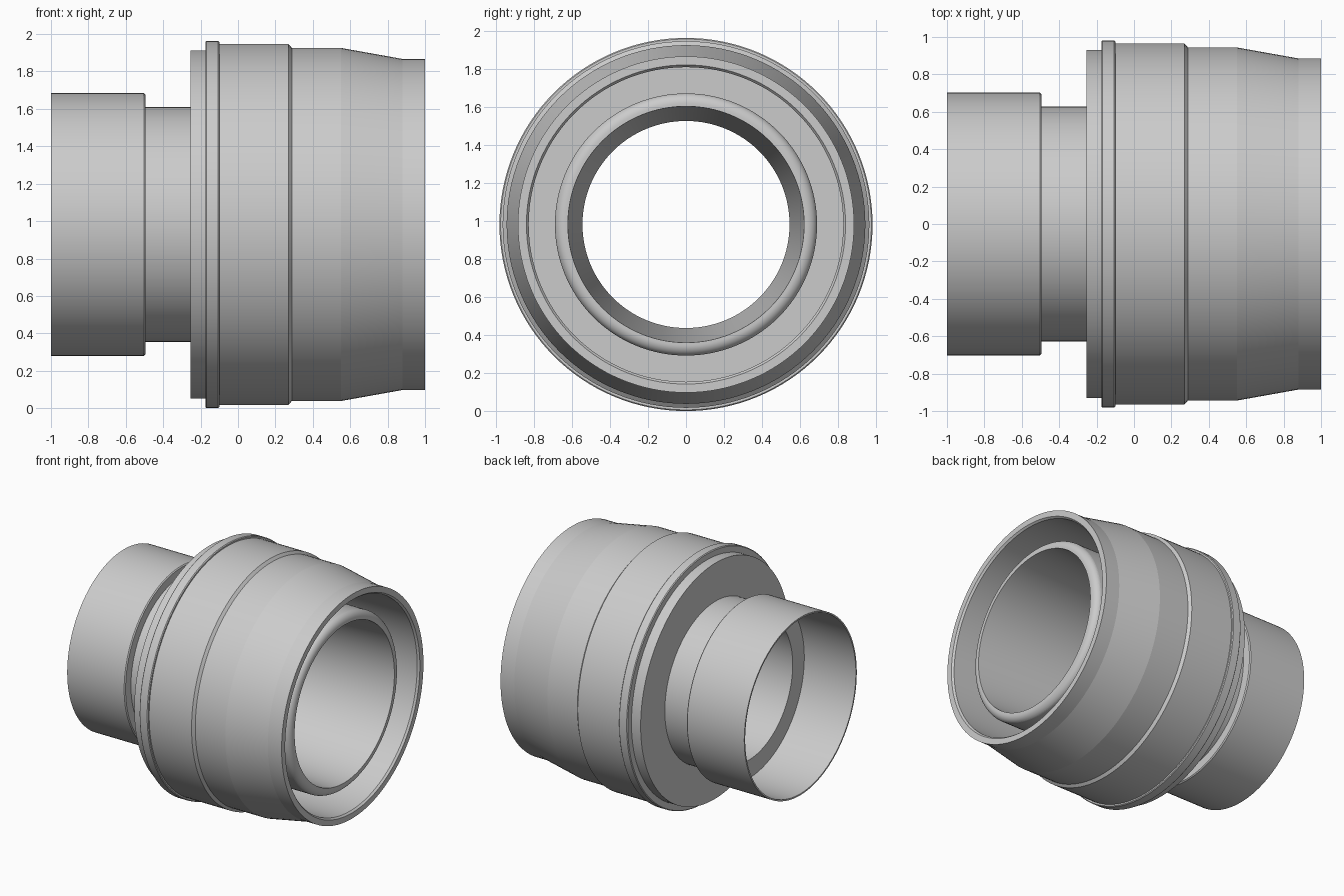
import bpy, bmesh, math

if "Cube" in bpy.data.objects:
    bpy.data.objects.remove(bpy.data.objects["Cube"])

CENTRE_Z = 0.982
SIDES = 128


def revolve(name, profile):
    """Spin an (x, radius) profile around the horizontal axis."""
    bm = bmesh.new()
    rings = []
    for x, r in profile:
        rings.append([bm.verts.new((x, r * math.cos(2 * math.pi * j / SIDES),
                                    CENTRE_Z + r * math.sin(2 * math.pi * j / SIDES)))
                      for j in range(SIDES)])
    for a, b in zip(rings, rings[1:]):
        for j in range(SIDES):
            k = (j + 1) % SIDES
            bm.faces.new((a[j], a[k], b[k], b[j]))
    mesh = bpy.data.meshes.new(name)
    bm.to_mesh(mesh)
    bm.free()
    obj = bpy.data.objects.new(name, mesh)
    bpy.context.collection.objects.link(obj)
    bpy.ops.object.select_all(action='DESELECT')
    obj.select_set(True)
    bpy.context.view_layer.objects.active = obj
    bpy.ops.object.shade_smooth_by_angle(angle=math.radians(8))
    return obj


# Outer housing: back plate, flange, stepped body, tapered end, lip, inner wall, floor
revolve("housing", [
    (-0.255, 0.628), (-0.255, 0.93), (-0.175, 0.93),
    (-0.175, 0.976), (-0.169, 0.982), (-0.106, 0.982), (-0.10, 0.976),
    (-0.10, 0.965), (0.27, 0.965), (0.288, 0.944), (0.55, 0.944),
    (0.88, 0.885), (1.0, 0.885), (1.0, 0.84), (0.985, 0.828),
    (-0.15, 0.828), (-0.15, 0.69)])

# Rounded rim of the inner sleeve, as a quarter ellipse
rim = [(0.88 + 0.05 * math.sin(a), 0.635 + 0.055 * math.cos(a))
       for a in (math.pi / 2 * i / 12 for i in range(13))]

# Inner sleeve: outer wall, rim, tapered bore, step, thin-walled pipe, neck
revolve("sleeve", [(-0.15, 0.69)] + rim + [
    (0.93, 0.622), (-0.55, 0.545), (-0.55, 0.69), (-1.0, 0.69),
    (-1.0, 0.702), (-0.503, 0.702), (-0.495, 0.695), (-0.495, 0.628),
    (-0.255, 0.628)])
